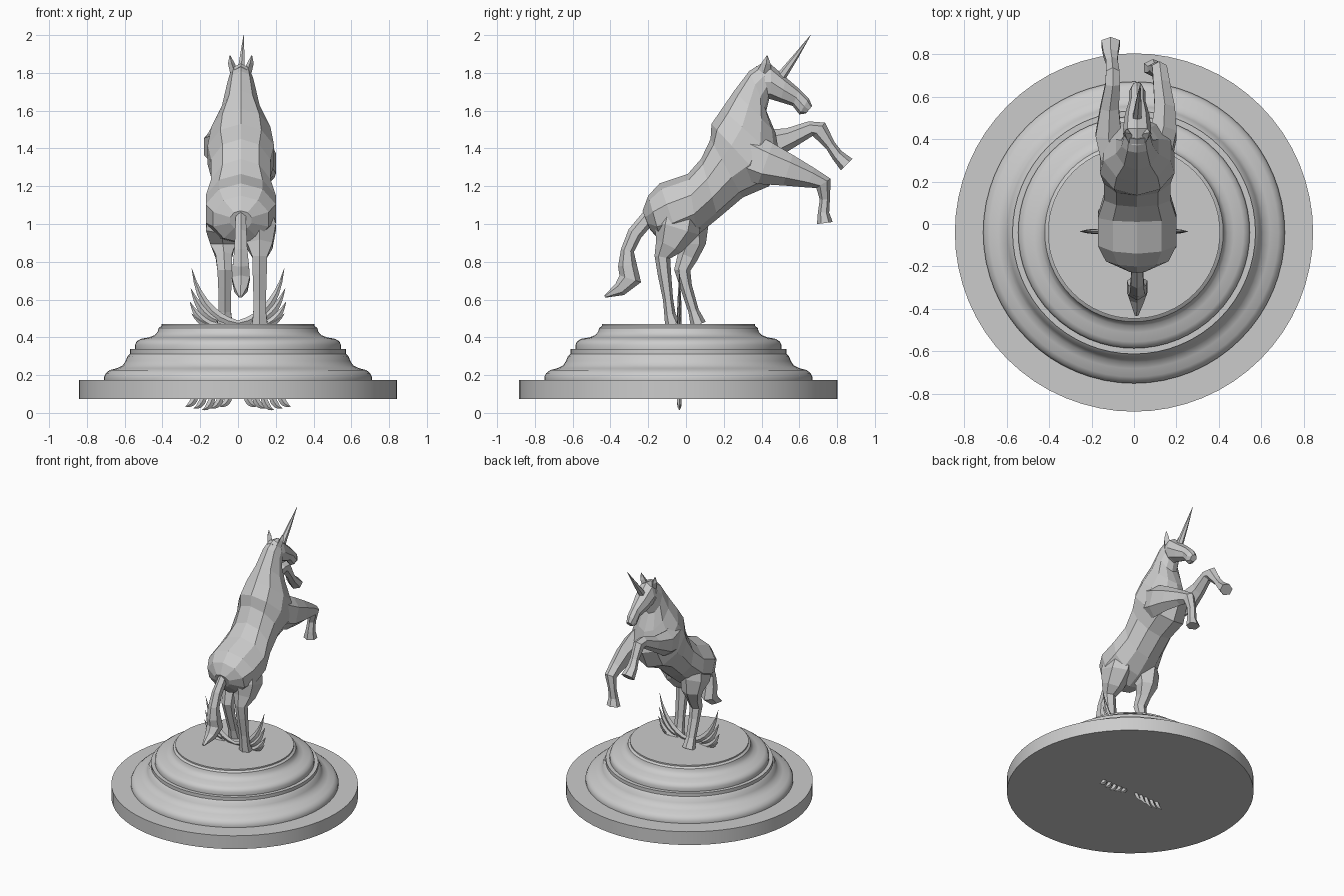
import bpy, bmesh, math
from mathutils import Vector as V

CX = 0.015  # body centreline


def finish(name, bm):
    bmesh.ops.recalc_face_normals(bm, faces=bm.faces)
    me = bpy.data.meshes.new(name)
    bm.to_mesh(me)
    bm.free()
    ob = bpy.data.objects.new(name, me)
    bpy.context.collection.objects.link(ob)
    return ob


def skin(name, rings):
    """Join rings of points into a closed, flat-faced tube."""
    bm = bmesh.new()
    vs = [[bm.verts.new(p) for p in r] for r in rings]
    n = len(vs[0])
    for a, b in zip(vs, vs[1:]):
        for i in range(n):
            j = (i + 1) % n
            bm.faces.new((a[i], a[j], b[j], b[i]))
    bm.faces.new(vs[0])
    bm.faces.new(vs[-1])
    return finish(name, bm)


def oval(c, up, side, n):
    return [c + up * math.cos(t) + side * math.sin(t)
            for t in (2 * math.pi * i / n for i in range(n))]


def slab_loft(name, secs, n):
    """Sections: top y, top z, bottom y, bottom z, half width."""
    rings = []
    for ty, tz, by, bz, w in secs:
        t, b = V((CX, ty, tz)), V((CX, by, bz))
        rings.append(oval((t + b) / 2, (t - b) / 2, V((w, 0, 0)), n))
    return skin(name, rings)


def limb(name, secs, n=6):
    """Sections: x, y, z, radius in side view, radius across."""
    c = [V(s[:3]) for s in secs]
    rings = []
    for i, s in enumerate(secs):
        d = c[min(i + 1, len(c) - 1)] - c[max(i - 1, 0)]
        up = V((0, -d.z, d.y)).normalized()
        rings.append(oval(c[i], up * s[3], V((s[4], 0, 0)), n))
    return skin(name, rings)


def leaf(name, a, b, c, w, sx):
    """Thin curved leaf in the xz plane along a quadratic curve."""
    a, b, c = V(a), V(b), V(c)
    rings = []
    for i in range(8):
        t = i / 7
        p = a * (1 - t) ** 2 + b * 2 * t * (1 - t) + c * t * t
        d = ((b - a) * (1 - t) + (c - b) * t).normalized()
        k = max(0.03, math.sin(math.pi * (0.2 + 0.8 * t)))
        o = V((sx * p.x + 0.0, -0.035, p.y))
        rings.append(oval(o, V((-sx * d.y, 0, d.x)) * w * k, V((0, 0.012 * k, 0)), 4))
    return skin(name, rings)


# Turned plinth
profile = [(0, .073), (.843, .073), (.843, .173), (.71, .173), (.71, .19), (.70, .21),
           (.68, .226), (.64, .237), (.61, .252), (.595, .275), (.585, .30), (.572, .312),
           (.572, .337), (.545, .337), (.545, .36), (.537, .378), (.515, .392), (.47, .40),
           (.44, .412), (.425, .43), (.42, .45), (.405, .46), (.405, .47), (0, .47)]
bm = bmesh.new()
pv = [bm.verts.new((r, 0, z)) for r, z in profile]
pe = [bm.edges.new(e) for e in zip(pv, pv[1:])]
bmesh.ops.spin(bm, geom=pv + pe, cent=(0, 0, 0), axis=(0, 0, 1),
               angle=2 * math.pi, steps=64)
bmesh.ops.remove_doubles(bm, verts=bm.verts, dist=1e-4)
plinth = finish("plinth", bm)
plinth.location.y = -0.04
bpy.context.view_layer.objects.active = plinth
plinth.select_set(True)
bpy.ops.object.shade_smooth_by_angle(angle=math.radians(40))
plinth.select_set(False)

# Body and neck
slab_loft("body", [
    (-.23, 1.07, -.19, .97, .06), (-.20, 1.15, -.13, .90, .155),
    (-.14, 1.215, -.03, .895, .195), (.01, 1.265, .06, .94, .195),
    (.08, 1.345, .17, 1.03, .165), (.13, 1.45, .30, 1.14, .165),
    (.135, 1.53, .44, 1.20, .185), (.19, 1.61, .50, 1.33, .165),
    (.255, 1.705, .475, 1.48, .105), (.335, 1.81, .425, 1.60, .078),
    (.40, 1.85, .44, 1.66, .065)], 10)

# Head
slab_loft("head", [
    (.37, 1.835, .40, 1.67, .06), (.45, 1.845, .45, 1.66, .066),
    (.53, 1.775, .50, 1.645, .058), (.60, 1.715, .565, 1.625, .038),
    (.65, 1.665, .60, 1.58, .038), (.668, 1.625, .635, 1.585, .024)], 8)

# Horn
limb("horn", [(CX, .50, 1.775, .027, .024), (.022, .58, 1.885, .015, .014),
              (.03, .66, 2.0, .001, .001)])

# Ears
for s in (-1, 1):
    limb("ear", [(CX + s * .035, .41, 1.80, .035, .022),
                 (CX + s * .05, .425, 1.85, .024, .018),
                 (CX + s * .058, .43, 1.893, .002, .002)], 4)

# Tail
limb("tail", [(CX, -.19, 1.045, .04, .03), (CX, -.27, .95, .04, .035),
              (CX, -.31, .86, .035, .04), (CX, -.31, .78, .05, .05),
              (CX, -.295, .71, .06, .055), (.015, -.35, .655, .038, .04),
              (.012, -.43, .615, .006, .01)])

# Hind legs
limb("right_hind_leg", [
    (.10, -.03, 1.08, .12, .09), (.115, -.05, .98, .125, .098),
    (.115, -.09, .885, .075, .078), (.115, -.125, .825, .042, .045),
    (.115, -.115, .74, .036, .043), (.115, -.095, .60, .027, .038),
    (.115, -.085, .52, .03, .04), (.115, -.07, .468, .042, .048)])
limb("left_hind_leg", [
    (-.08, -.01, 1.08, .12, .09), (-.085, .01, .98, .115, .098),
    (-.08, .04, .895, .065, .078), (-.075, .01, .83, .055, .05),
    (-.07, -.02, .755, .043, .045), (-.07, .0, .67, .032, .04),
    (-.07, .04, .54, .028, .037), (-.07, .065, .468, .042, .048)])

# Raised forelegs
limb("right_foreleg", [
    (.11, .28, 1.38, .13, .07), (.14, .42, 1.32, .115, .07),
    (.145, .54, 1.285, .085, .055), (.13, .66, 1.245, .055, .045),
    (.12, .728, 1.215, .045, .04), (.10, .735, 1.13, .027, .03),
    (.095, .728, 1.06, .03, .035), (.09, .735, 1.005, .042, .05)])
limb("left_foreleg", [
    (-.09, .28, 1.40, .13, .07), (-.12, .42, 1.41, .09, .07),
    (-.115, .55, 1.455, .055, .05), (-.10, .66, 1.505, .04, .04),
    (-.10, .705, 1.50, .048, .037), (-.105, .765, 1.415, .028, .032),
    (-.11, .80, 1.365, .032, .04), (-.11, .85, 1.315, .043, .05)])

# Crossed plant sprays rising beside the hind legs, tips showing below the plinth
uppers = [((.0, .475), (.19, .50), (.245, .765), .024),
          ((.11, .49), (.20, .52), (.25, .66), .022),
          ((.12, .46), (.21, .48), (.255, .59), .022),
          ((.09, .46), (.19, .46), (.245, .525), .02)]
for s in (-1, 1):
    for a, b, c, w in uppers:
        leaf("upper_leaf", a, b, c, w, s)
    for i in range(5):
        x = .08 + .045 * i
        z = .004 + .009 * abs(i - 2)
        leaf("lower_leaf", (x - .04, .10), (x - .025, z + .02), (x + .02, z + .012), .018, s)
